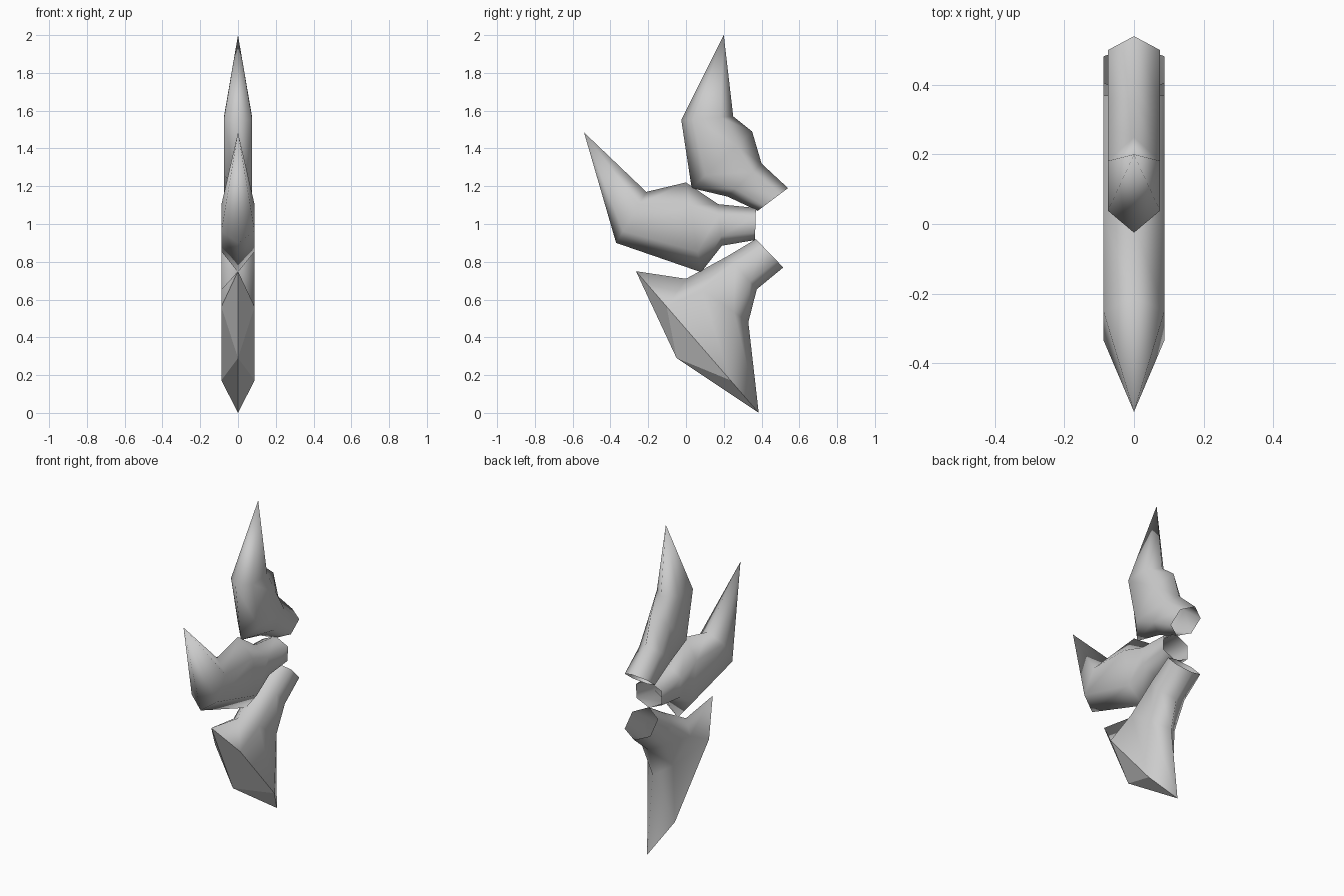
import bpy
import bmesh
from mathutils import Vector

if "Cube" in bpy.data.objects:
    bpy.data.objects.remove(bpy.data.objects["Cube"], do_unlink=True)

GREY = (0.6, 0.6, 0.6, 1)
mat = bpy.data.materials.new("plain grey")
mat.use_nodes = True
mat.diffuse_color = GREY
mat.node_tree.nodes["Principled BSDF"].inputs["Base Color"].default_value = GREY


def six_sided_ring(bm, upper, lower, half_width):
    """Ring in the plane through two ridge points (y, z), flat on both sides."""
    a, b = Vector((0, *upper)), Vector((0, *lower))
    side = Vector((half_width, 0, 0))
    near, far = a.lerp(b, 0.25), a.lerp(b, 0.77)
    points = (a, near + side, far + side, b, far - side, near - side)
    return [bm.verts.new(p) for p in points]


def claw(name, half_width, sections, tip, flat_tip=False):
    """Open tube lofted through the sections and closed to a pointed tip."""
    bm = bmesh.new()
    rings = [six_sided_ring(bm, up, low, half_width) for up, low in sections]
    apex = bm.verts.new((0, *tip))
    faces = []
    for r, s in zip(rings, rings[1:]):
        for i in range(6):
            j = (i + 1) % 6
            faces.append(bm.faces.new((r[i], r[j], s[j], s[i])))
    for f in faces:
        f.smooth = True
    last = rings[-1]
    for i in range(6):
        f = bm.faces.new((last[i], last[(i + 1) % 6], apex))
        f.smooth = not flat_tip
    bmesh.ops.recalc_face_normals(bm, faces=bm.faces)
    mesh = bpy.data.meshes.new(name)
    bm.to_mesh(mesh)
    bm.free()
    mesh.materials.append(mat)
    obj = bpy.data.objects.new(name, mesh)
    bpy.context.collection.objects.link(obj)
    return obj


# Sections run from the open base to the widest part of the claw
claw("upper_claw", 0.075, [
    ((0.54, 1.19), (0.38, 1.07)),
    ((0.40, 1.32), (0.22, 1.145)),
    ((0.35, 1.49), (0.03, 1.19)),
    ((0.25, 1.57), (-0.025, 1.55)),
], tip=(0.2, 2.0))

claw("middle_claw", 0.088, [
    ((0.37, 1.085), (0.365, 0.915)),
    ((0.17, 1.105), (0.19, 0.885)),
    ((0.0, 1.22), (0.08, 0.745)),
    ((-0.21, 1.17), (-0.37, 0.9)),
], tip=(-0.54, 1.485))

claw("lower_claw", 0.088, [
    ((0.37, 0.92), (0.515, 0.77)),
    ((0.22, 0.83), (0.375, 0.655)),
    ((0.0, 0.71), (0.33, 0.48)),
    ((-0.265, 0.75), (0.385, 0.0)),
], tip=(-0.05, 0.29), flat_tip=True)
